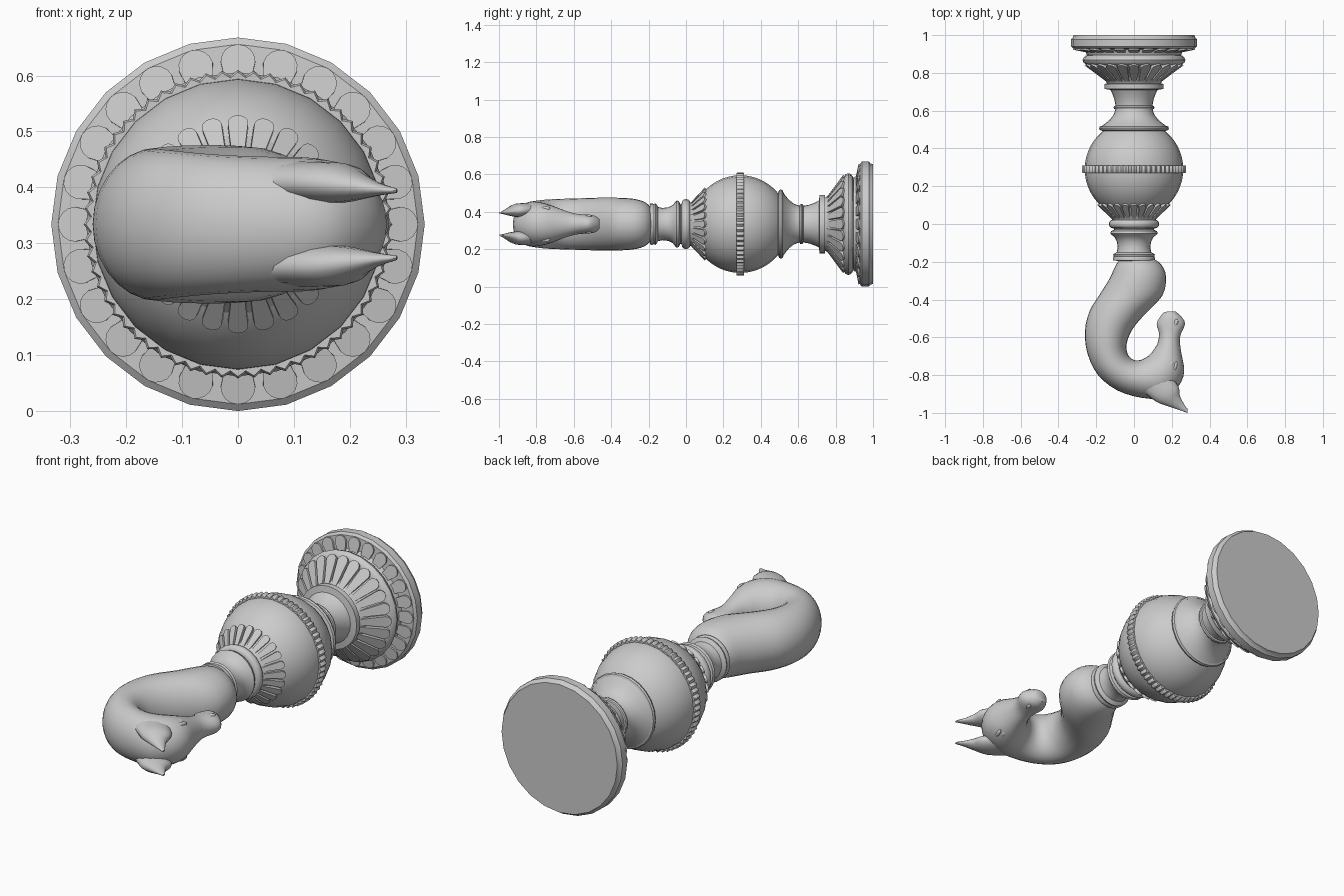
import bpy, bmesh, math
from mathutils import Vector

if "Cube" in bpy.data.objects:
    bpy.data.objects.remove(bpy.data.objects["Cube"])

ZC = 0.334          # height of the long axis
SEG = 24            # sides of the turned parts


def finish(name, bm, angle=35):
    bmesh.ops.recalc_face_normals(bm, faces=bm.faces)
    me = bpy.data.meshes.new(name)
    bm.to_mesh(me)
    bm.free()
    for p in me.polygons:
        p.use_smooth = True
    me.set_sharp_from_angle(angle=math.radians(angle))
    ob = bpy.data.objects.new(name, me)
    bpy.context.collection.objects.link(ob)
    return ob


def skin(bm, rings):
    """Join equal vertex rings with quads and cap both ends."""
    n = len(rings[0])
    for a, b in zip(rings, rings[1:]):
        for i in range(n):
            j = (i + 1) % n
            bm.faces.new((a[i], a[j], b[j], b[i]))
    bm.faces.new(rings[0])
    bm.faces.new(rings[-1][::-1])


def lathe(name, profile, seg=SEG, wave=0.0, count=0):
    """Turn (y, radius) points round the long axis; wave adds ribs."""
    bm = bmesh.new()
    rings = []
    for y, r in profile:
        ring = []
        for i in range(seg):
            t = 2 * math.pi * i / seg
            rr = r + wave * math.cos(count * t)
            ring.append(bm.verts.new((rr * math.sin(t), y, ZC + rr * math.cos(t))))
        rings.append(ring)
    skin(bm, rings)
    return finish(name, bm)


def bulge(y, r, h, d, n=6):
    """Half-round moulding points centred at y, out to radius r + d."""
    return [(y - h * math.cos(math.pi * i / n), r + d * math.sin(math.pi * i / n))
            for i in range(n + 1)]


def petals(name, start, end, w0, w1, thick, count=SEG):
    """Ring of round-tipped petals from (y, r) start to (y, r) end."""
    bm = bmesh.new()
    dy, dr = end[0] - start[0], end[1] - start[1]
    length = math.hypot(dy, dr)
    uy, ur = dy / length, dr / length
    outline = [(0, -w0)]
    for i in range(9):
        a = -math.pi / 2 + math.pi * i / 8
        outline.append((length - w1 + w1 * math.cos(a), w1 * math.sin(a)))
    outline.append((0, w0))
    for k in range(count):
        t = 2 * math.pi * k / count
        rings = []
        for depth, sc in ((0, 1), (thick * 0.7, 1), (thick, 0.8)):
            ring = []
            for s, c in outline:
                s = length / 2 + (s - length / 2) * (0.5 + sc / 2)
                c *= sc
                y = start[0] + uy * s - ur * depth
                r = start[1] + ur * s + uy * depth
                ring.append(bm.verts.new((r * math.sin(t) + c * math.cos(t), y,
                                          ZC + r * math.cos(t) - c * math.sin(t))))
            rings.append(ring)
        skin(bm, rings)
    return finish(name, bm)


def spline(p, q, r, s, t):
    return 0.5 * (2 * q + (r - p) * t + (2 * p - 5 * q + 4 * r - s) * t * t
                  + (3 * q - p - 3 * r + s) * t ** 3)


def loft(name, sections, steps=3, seg=28):
    """Oval sections: outer x, y, inner x, y, half width, side offset."""
    S = [Vector(s) for s in sections]
    S = [S[0]] + S + [S[-1]]
    dense = []
    for i in range(1, len(S) - 2):
        for k in range(steps):
            dense.append(spline(S[i - 1], S[i], S[i + 1], S[i + 2], k / steps))
    dense.append(S[-1])
    bm = bmesh.new()
    rings = []
    for ox, oy, ix, iy, hw, off in dense:
        ring = []
        for k in range(seg):
            t = 2 * math.pi * k / seg
            c = math.cos(t) / 2
            ring.append(bm.verts.new(((ox + ix) / 2 + (ox - ix) * c,
                                      (oy + iy) / 2 + (oy - iy) * c,
                                      ZC + off + hw * math.sin(t))))
        rings.append(ring)
    skin(bm, rings)
    return finish(name, bm, 50)


def blob(name, loc, size, turn):
    bm = bmesh.new()
    bmesh.ops.create_uvsphere(bm, u_segments=14, v_segments=8, radius=1)
    ob = finish(name, bm, 60)
    ob.location, ob.scale, ob.rotation_euler = loc, size, (0, 0, turn)
    return ob


# Base disc and the turned foot
lathe("base_disc", [(1, 0.32), (0.985, 0.325), (0.978, 0.334), (0.94, 0.334),
                    (0.93, 0.322), (0.925, 0.26), (0.895, 0.25)])
petals("base_petals", (0.905, 0.235), (0.922, 0.322), 0.018, 0.031, -0.012)
lathe("foot_ring", bulge(0.868, 0.235, 0.028, 0.037))
lathe("foot_core", [(0.90, 0.24), (0.85, 0.235), (0.83, 0.22), (0.79, 0.17), (0.74, 0.14)])
petals("foot_flutes", (0.745, 0.135), (0.84, 0.262), 0.012, 0.027, -0.025)

# Upper stem between foot and globe
lathe("upper_stem", [(0.745, 0.13), (0.742, 0.156), (0.715, 0.156), (0.71, 0.125),
                     (0.69, 0.115), (0.66, 0.104), (0.628, 0.098)]
      + bulge(0.617, 0.098, 0.01, 0.01, 4)
      + [(0.60, 0.10), (0.575, 0.11), (0.55, 0.13), (0.53, 0.155), (0.518, 0.172)]
      + bulge(0.507, 0.172, 0.013, 0.013, 4)[::-1] + [(0.49, 0.15)])

# Globe with its ribbed belt
lathe("globe", [(0.29 + 0.261 * math.cos(a), 0.261 * math.sin(a))
                for a in [math.radians(34 + 112 * i / 16) for i in range(17)]])
lathe("globe_belt", [(0.269, 0.255), (0.269, 0.267), (0.274, 0.271),
                     (0.306, 0.271), (0.311, 0.267), (0.311, 0.255)], 240, 0.005, 60)

# Lower collar: flutes, rings and neck
lathe("collar_core", [(0.13, 0.19), (0.09, 0.165), (0.05, 0.13), (0.02, 0.115)])
petals("collar_flutes", (0.025, 0.115), (0.10, 0.195), 0.01, 0.018, -0.018)
lathe("collar_ring", bulge(0.0, 0.112, 0.023, 0.022))
lathe("lower_stem", [(0.0, 0.11), (-0.03, 0.105), (-0.038, 0.122), (-0.05, 0.126),
                     (-0.058, 0.118), (-0.07, 0.102), (-0.095, 0.09), (-0.125, 0.086),
                     (-0.15, 0.092), (-0.157, 0.104), (-0.162, 0.111), (-0.172, 0.107),
                     (-0.180, 0.111), (-0.192, 0.110), (-0.195, 0.09)])

# Curved neck running into the horse head
loft("horse_neck_and_head", [
    (-0.075, -0.185, 0.105, -0.185, 0.085, 0),
    (-0.10, -0.225, 0.145, -0.215, 0.118, 0),
    (-0.13, -0.29, 0.17, -0.28, 0.136, 0),
    (-0.18, -0.37, 0.15, -0.38, 0.141, 0),
    (-0.235, -0.46, 0.06, -0.475, 0.141, 0),
    (-0.26, -0.57, -0.01, -0.56, 0.138, 0),
    (-0.245, -0.69, -0.04, -0.64, 0.135, 0),
    (-0.19, -0.80, -0.03, -0.695, 0.131, 0),
    (-0.09, -0.88, 0.0, -0.72, 0.125, 0),
    (0.04, -0.92, 0.035, -0.72, 0.121, 0),
    (0.16, -0.92, 0.065, -0.705, 0.12, 0),
    (0.235, -0.86, 0.085, -0.69, 0.114, 0),
    (0.266, -0.78, 0.105, -0.665, 0.099, 0),
    (0.25, -0.68, 0.125, -0.63, 0.075, 0),
    (0.243, -0.60, 0.133, -0.58, 0.056, 0),
    (0.27, -0.53, 0.12, -0.53, 0.05, 0),
    (0.25, -0.49, 0.14, -0.488, 0.045, 0),
    (0.22, -0.463, 0.16, -0.465, 0.028, 0)])

# Ears, eyes and nostrils on both sides
for side, s in (("left", 1), ("right", -1)):
    loft(side + "_ear", [
        (0.05, -0.89, 0.19, -0.80, 0.038, s * 0.075),
        (0.12, -0.942, 0.235, -0.86, 0.036, s * 0.074),
        (0.19, -0.968, 0.242, -0.905, 0.024, s * 0.068),
        (0.24, -0.985, 0.26, -0.945, 0.012, s * 0.063),
        (0.283, -1.0, 0.285, -0.982, 0.004, s * 0.06)], 3, 14)
    blob(side + "_eye", (0.195, -0.745, ZC + s * 0.088), (0.024, 0.015, 0.013), 1.1)
    blob(side + "_brow", (0.218, -0.757, ZC + s * 0.084), (0.032, 0.009, 0.013), 1.3)
    blob(side + "_nostril", (0.222, -0.522, ZC + s * 0.042), (0.02, 0.011, 0.009), 1.2)
